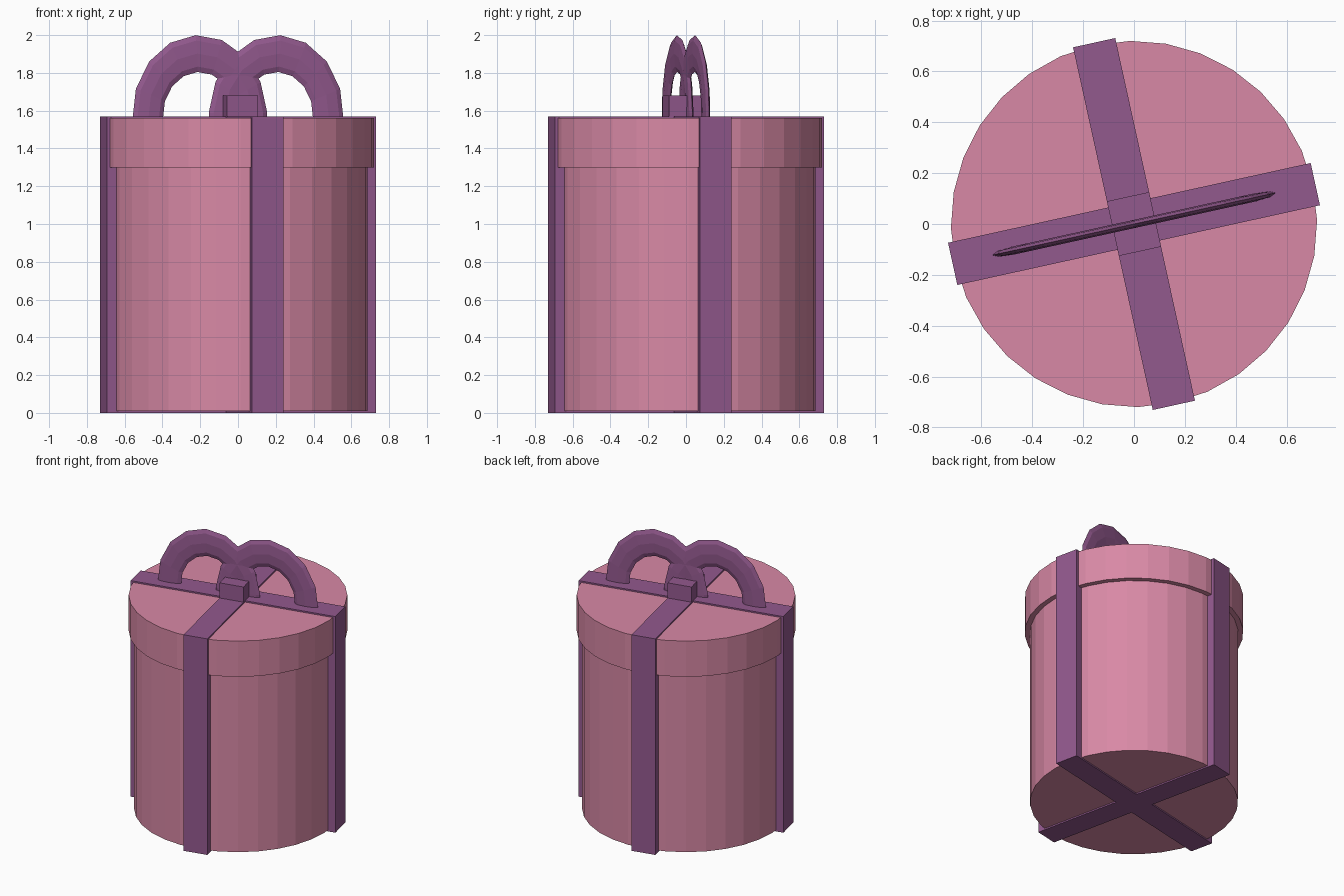
import bpy, bmesh, math
from mathutils import Matrix

if "Cube" in bpy.data.objects:
    bpy.data.objects.remove(bpy.data.objects["Cube"])

TURN = math.radians(12.4)
SPIN = Matrix.Rotation(TURN, 4, 'Z')


def material(name, color):
    m = bpy.data.materials.new(name)
    m.diffuse_color = (*color, 1)
    m.use_nodes = True
    m.node_tree.nodes["Principled BSDF"].inputs["Base Color"].default_value = m.diffuse_color
    return m


pink = material("pink", (0.69, 0.25, 0.38))
purple = material("purple", (0.29, 0.10, 0.27))


def finish(name, bm, mat):
    bmesh.ops.recalc_face_normals(bm, faces=bm.faces)
    bm.transform(SPIN)
    me = bpy.data.meshes.new(name)
    bm.to_mesh(me)
    bm.free()
    me.materials.append(mat)
    ob = bpy.data.objects.new(name, me)
    bpy.context.collection.objects.link(ob)
    return ob


def drum(name, r, z0, z1, mat):
    bm = bmesh.new()
    bmesh.ops.create_cone(bm, cap_ends=True, segments=32, radius1=r, radius2=r,
                          depth=z1 - z0, matrix=Matrix.Translation((0, 0, (z0 + z1) / 2)))
    finish(name, bm, mat)


def box(name, hx, hy, z0, z1, mat):
    bm = bmesh.new()
    bmesh.ops.create_cube(bm, size=1, matrix=Matrix.Translation((0, 0, (z0 + z1) / 2))
                          @ Matrix.Diagonal((2 * hx, 2 * hy, z1 - z0, 1)))
    finish(name, bm, mat)


def bow_loop(name, side, mat, major=0.283, minor=0.083, steps=16, sides=8):
    # Flattened ring, stretched upwards and leaning outwards; its lower half stays in the ribbon
    bm = bmesh.new()
    rings = []
    for i in range(steps):
        a = 2 * math.pi * i / steps
        ring = []
        for j in range(sides):
            b = 2 * math.pi * j / sides
            r = major + minor * math.cos(b)
            ring.append(bm.verts.new((r * math.cos(a), 0.016 * math.sin(b), 1.175 * r * math.sin(a))))
        rings.append(ring)
    for i in range(steps):
        p, q = rings[i], rings[(i + 1) % steps]
        for j in range(sides):
            k = (j + 1) % sides
            bm.faces.new((p[j], q[j], q[k], p[k]))
    bm.transform(Matrix.Translation((side * 0.207, 0, 1.57))
                 @ Matrix.Rotation(side * math.radians(3), 4, 'Y'))
    finish(name, bm, mat)


# Round box and its lid
drum("box_body", 0.685, 0.01, 1.3, pink)
drum("box_lid", 0.72, 1.3, 1.56, pink)

# Crossing ribbons wrapped right round the box
box("ribbon_long", 0.73, 0.085, 0, 1.57, purple)
box("ribbon_cross", 0.085, 0.73, 0, 1.57, purple)

# Bow: knot and two loops
box("bow_knot", 0.085, 0.11, 1.56, 1.68, purple)
bow_loop("bow_loop_left", -1, purple)
bow_loop("bow_loop_right", 1, purple)
